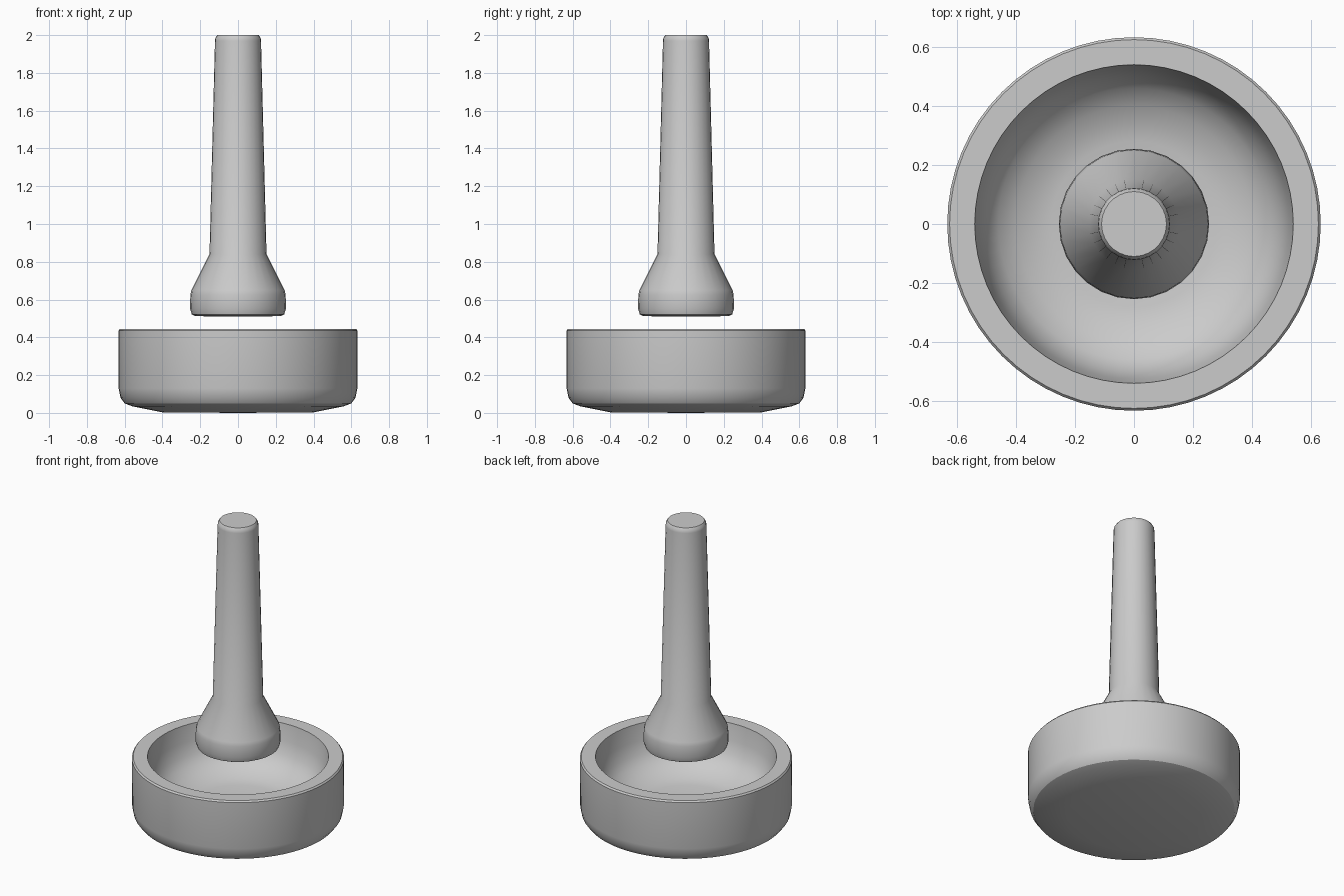
import bpy, bmesh
from math import cos, sin, tau, radians

if "Cube" in bpy.data.objects:
    bpy.data.objects.remove(bpy.data.objects["Cube"])


def lathe(name, profile, sides, angle=30):
    """Revolve (radius, z) points round the z axis; radius 0 makes a pole."""
    bm = bmesh.new()
    rings = []
    for r, z in profile:
        if r == 0:
            rings.append([bm.verts.new((0, 0, z))])
        else:
            rings.append([bm.verts.new((r * cos(tau * i / sides), r * sin(tau * i / sides), z))
                          for i in range(sides)])
    for a, b in zip(rings, rings[1:]):
        for i in range(sides):
            j = (i + 1) % sides
            quad = [a[i % len(a)], a[j % len(a)], b[j % len(b)], b[i % len(b)]]
            bm.faces.new(list(dict.fromkeys(quad)))
    bmesh.ops.recalc_face_normals(bm, faces=bm.faces)
    mesh = bpy.data.meshes.new(name)
    bm.to_mesh(mesh)
    bm.free()
    obj = bpy.data.objects.new(name, mesh)
    bpy.context.collection.objects.link(obj)
    bpy.ops.object.select_all(action='DESELECT')
    obj.select_set(True)
    bpy.context.view_layer.objects.active = obj
    bpy.ops.object.shade_smooth_by_angle(angle=radians(angle))
    return obj


# Mortar: thick-walled bowl with a shallow chamfered foot and a flat inner floor
lathe("mortar_bowl", [
    (0, 0), (0.40, 0.003), (0.56, 0.035), (0.60, 0.05), (0.622, 0.08), (0.632, 0.13),
    (0.633, 0.435), (0.625, 0.445),
    (0.54, 0.445), (0.525, 0.34), (0.50, 0.26), (0.46, 0.205), (0.40, 0.165),
    (0.34, 0.14), (0.28, 0.125), (0, 0.125)], 64)

# Pestle: tapered handle flaring into a blunt grinding head, held above the bowl
lathe("pestle", [
    (0, 0.51), (0.225, 0.512), (0.245, 0.522), (0.255, 0.555), (0.252, 0.625), (0.247, 0.65),
    (0.151, 0.84), (0.122, 1.97), (0.12, 1.985), (0.11, 2.0), (0, 2.0)], 28)
